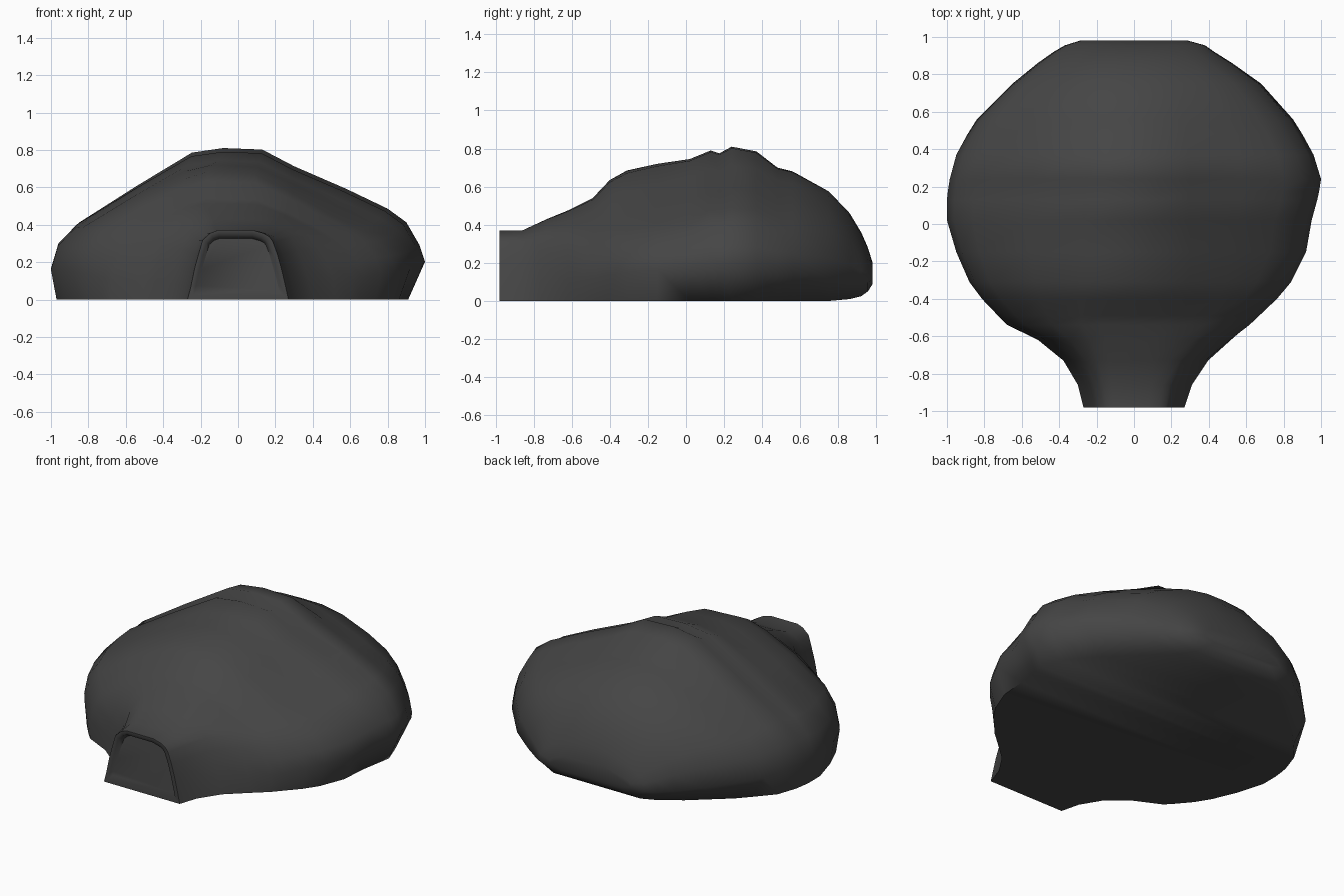
import bpy, bmesh

if "Cube" in bpy.data.objects:
    bpy.data.objects.remove(bpy.data.objects["Cube"])

canvas = bpy.data.materials.new("charcoal fabric")
canvas.diffuse_color = (0.06, 0.06, 0.06, 1)
canvas.use_nodes = True
canvas.node_tree.nodes["Principled BSDF"].inputs["Base Color"].default_value = canvas.diffuse_color

# Normalised cross-sections (x in half widths, z in heights), left foot to right foot
TUNNEL = [(-1, 0), (-.93, .2), (-.86, .45), (-.78, .66), (-.7, .86), (-.55, .96), (-.4, 1),
          (.3, 1), (.5, .96), (.62, .91), (.69, .84), (.78, .66), (.86, .45), (.94, .2), (1, 0)]
FRONT = [(-.97, 0), (-1, .22), (-.97, .4), (-.88, .55), (-.6, .78), (-.33, .94), (-.18, 1),
         (.1, .98), (.35, .83), (.58, .67), (.78, .54), (.89, .46), (.97, .34), (1, .22), (.95, 0)]
DOME = [(-.97, 0), (-1, .21), (-.96, .38), (-.86, .51), (-.55, .75), (-.25, .97), (-.08, 1),
        (.13, .99), (.3, .88), (.58, .73), (.8, .6), (.9, .51), (.97, .36), (1, .25), (.91, 0)]
BACK = [(-.74, 0), (-1, .2), (-.98, .42), (-.9, .6), (-.66, .83), (-.33, .98), (-.1, 1),
        (.1, 1), (.33, .97), (.6, .85), (.78, .73), (.9, .58), (.98, .4), (1, .2), (.7, 0)]
PROFILES = [TUNNEL, FRONT, DOME, BACK]

# y, left half width, right half width, floor, top, position along PROFILES
STATIONS = [
    (-.98, .27, .27, 0, .37, 0), (-.86, .30, .31, 0, .37, 0),
    (-.73, .38, .40, 0, .43, .2), (-.62, .52, .53, 0, .475, .45),
    (-.54, .69, .63, 0, .515, .65), (-.49, .74, .68, 0, .54, .75),
    (-.40, .82, .77, 0, .635, .88), (-.31, .88, .84, 0, .685, 1),
    (-.15, .95, .92, 0, .72, 1.35), (.02, 1.0, .95, 0, .745, 1.75),
    (.13, 1.0, .98, 0, .79, 2), (.175, .995, .99, 0, .775, 2),
    (.24, .985, 1.0, 0, .81, 2), (.37, .95, .96, 0, .785, 2.05),
    (.48, .89, .90, 0, .70, 2.25), (.56, .84, .85, 0, .68, 2.4),
    (.75, .65, .68, 0, .575, 2.8), (.86, .515, .525, .01, .46, 3),
    (.92, .43, .43, .025, .36, 3), (.955, .37, .38, .05, .28, 3),
    (.98, .29, .29, .09, .20, 3)]


def section(bm, y, left, right, low, top, u):
    """One ring of the shell, blended between two neighbouring profiles."""
    i = min(int(u), len(PROFILES) - 2)
    k = u - i
    ring = []
    for (ax, az), (bx, bz) in zip(PROFILES[i], PROFILES[i + 1]):
        x, z = ax + (bx - ax) * k, az + (bz - az) * k
        ring.append(bm.verts.new((x * (left if x < 0 else right), y, low + z * (top - low))))
    return ring


# Shelter shell: loft the rings, including the flat floor
bm = bmesh.new()
rings = [section(bm, *s) for s in STATIONS]
for a, b in zip(rings, rings[1:]):
    n = len(a)
    for i in range(n):
        j = (i + 1) % n
        bm.faces.new((a[i], a[j], b[j], b[i]))
bm.faces.new(rings[-1])
door = bm.faces.new(rings[0])
bmesh.ops.recalc_face_normals(bm, faces=bm.faces)

# Doorway: a rim around a panel that leans back towards its top
bmesh.ops.inset_region(bm, faces=[door], thickness=.025, use_even_offset=True)
bmesh.ops.inset_region(bm, faces=[door], thickness=.015, use_even_offset=True)
for v in door.verts:
    v.co.z = .05 + (v.co.z - .04) * .95
    v.co.y += .01 + .1 * v.co.z

mesh = bpy.data.meshes.new("shelter_shell")
bm.to_mesh(mesh)
bm.free()
shell = bpy.data.objects.new("shelter_shell", mesh)
bpy.context.collection.objects.link(shell)
mesh.materials.append(canvas)
bpy.context.view_layer.objects.active = shell
shell.select_set(True)
bpy.ops.object.shade_smooth_by_angle(angle=1.2)
